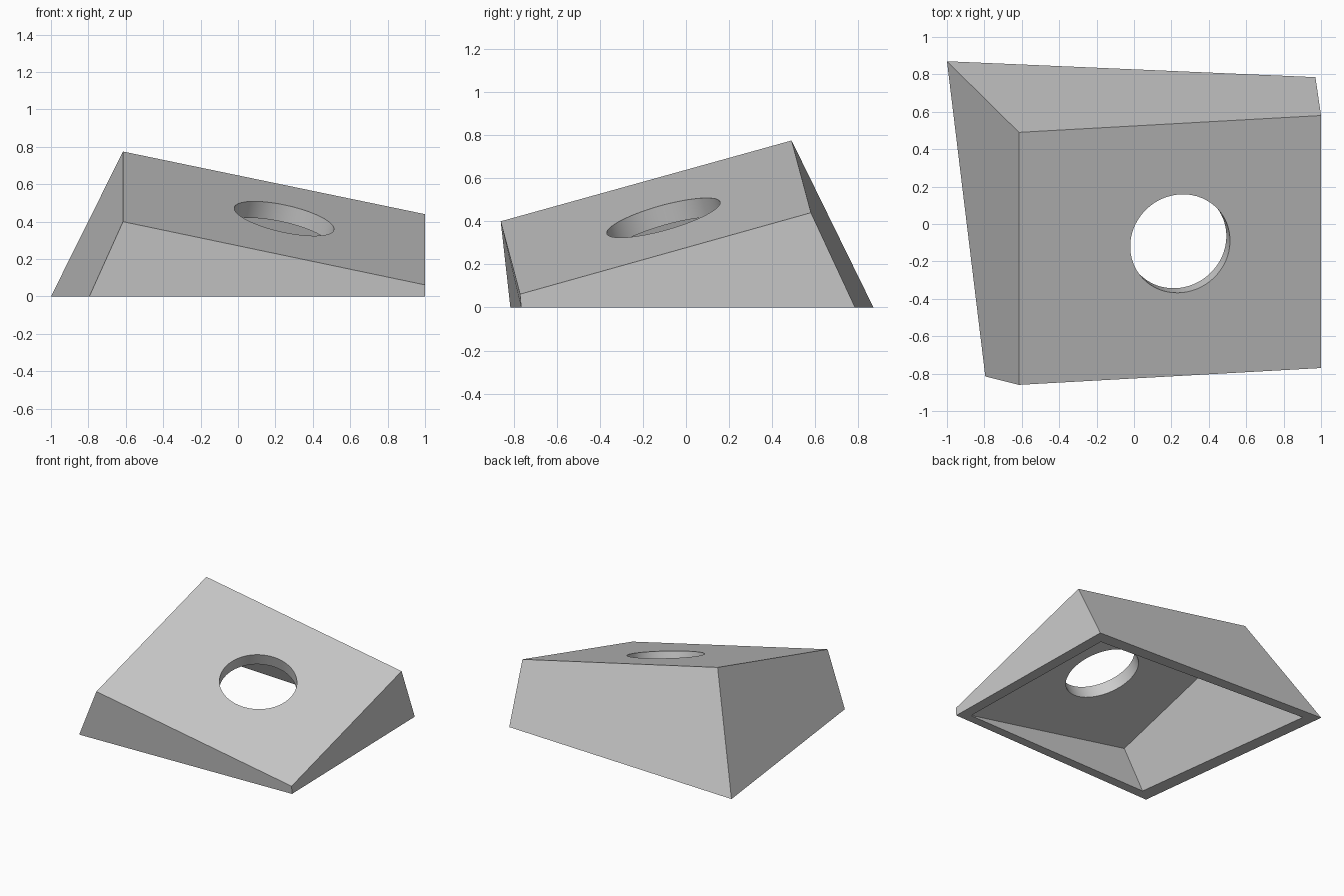
import bpy, bmesh, math
from mathutils import Vector

cube = bpy.data.objects.get("Cube")
if cube:
    bpy.data.objects.remove(cube, do_unlink=True)

GREY = (0.6, 0.6, 0.6, 1)
grey = bpy.data.materials.new("plain grey")
grey.use_nodes = True
grey.diffuse_color = GREY
grey.node_tree.nodes["Principled BSDF"].inputs["Base Color"].default_value = GREY

# Corners run back left, back right, front right, front left
TOP = [Vector(p) for p in ((-0.615, 0.49, 0.775), (1, 0.58, 0.44),
                           (1, -0.77, 0.062), (-0.615, -0.86, 0.40))]
BASE = [Vector(p) for p in ((-1, 0.87, 0), (0.97, 0.785, 0),
                            (1, -0.765, 0), (-0.795, -0.815, 0))]
INNER = [Vector(p) for p in ((-0.897, 0.79, 0), (0.885, 0.69, 0),
                             (0.919, -0.70, 0), (-0.698, -0.737, 0))]
NORMAL = (TOP[1] - TOP[0]).cross(TOP[0] - TOP[3]).normalized()
THICKNESS = 0.095


def finish(name, bm):
    bmesh.ops.recalc_face_normals(bm, faces=bm.faces)
    mesh = bpy.data.meshes.new(name)
    bm.to_mesh(mesh)
    bm.free()
    mesh.materials.append(grey)
    obj = bpy.data.objects.new(name, mesh)
    bpy.context.collection.objects.link(obj)
    return obj


def block(name, lower, upper):
    """Six-sided solid joining two matching loops of corners."""
    bm = bmesh.new()
    low = [bm.verts.new(p) for p in lower]
    high = [bm.verts.new(p) for p in upper]
    bm.faces.new(low)
    bm.faces.new(high)
    for i in range(4):
        j = (i + 1) % 4
        bm.faces.new((low[i], low[j], high[j], high[i]))
    return finish(name, bm)


# Sloped outer body
body = block("wedge_shell", BASE, TOP)

# Cavity follows the outer edges up to a ceiling parallel to the top
ceiling = TOP[0] - NORMAL * THICKNESS
cavity_low, cavity_high = [], []
for base, top, inner in zip(BASE, TOP, INNER):
    edge = (top - base) / top.z
    cavity_low.append(inner - edge * 0.1)
    cavity_high.append(inner + edge * ((ceiling - inner).dot(NORMAL) / edge.dot(NORMAL)))
cavity = block("cavity_cutter", cavity_low, cavity_high)

# Round hole square to the sloping top
bm = bmesh.new()
bmesh.ops.create_cone(bm, cap_ends=True, segments=64, radius1=0.273,
                      radius2=0.273, depth=0.4)
hole = finish("hole_cutter", bm)
hole.rotation_mode = "QUATERNION"
hole.rotation_quaternion = NORMAL.to_track_quat("Z", "Y")
hole.location = (0.247, -0.105, 0.418)
bpy.context.view_layer.update()

# Cut the cavity and hole, then discard the cutters
bpy.ops.object.select_all(action="DESELECT")
bpy.context.view_layer.objects.active = body
body.select_set(True)
for cutter in (cavity, hole):
    cutter.hide_render = True
    cut = body.modifiers.new(cutter.name, "BOOLEAN")
    cut.operation = "DIFFERENCE"
    cut.solver = "EXACT"
    cut.object = cutter
    bpy.ops.object.modifier_apply(modifier=cut.name)
    bpy.data.objects.remove(cutter, do_unlink=True)

bpy.ops.object.shade_smooth_by_angle(angle=math.radians(15))
